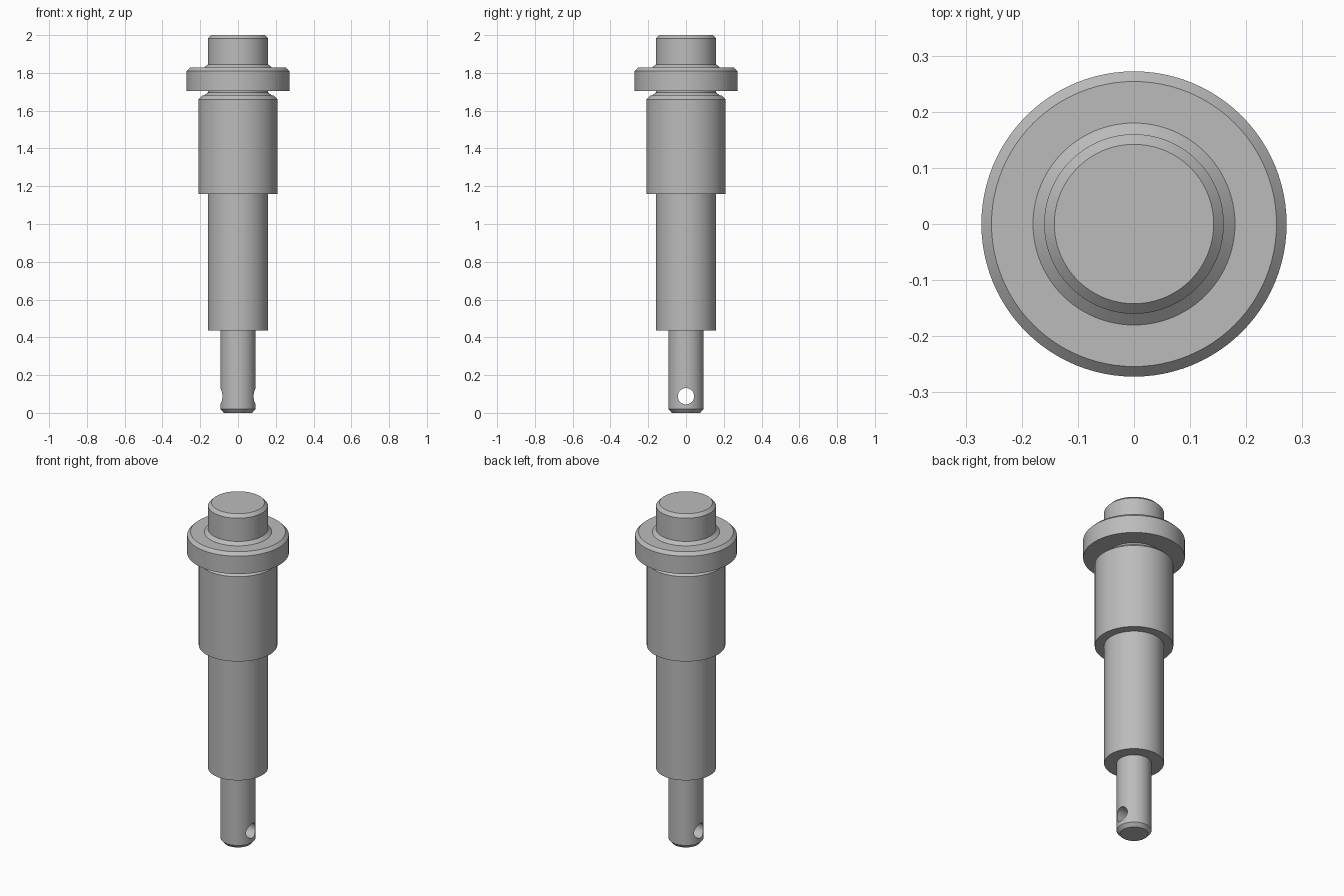
import bpy, bmesh, math

cube = bpy.data.objects.get("Cube")
if cube:
    bpy.data.objects.remove(cube, do_unlink=True)

SIDES = 96

# Single plain steel material
steel = bpy.data.materials.new("grey_steel")
steel.use_nodes = True
grey = (0.5, 0.5, 0.5, 1)
steel.diffuse_color = grey
steel.node_tree.nodes["Principled BSDF"].inputs["Base Color"].default_value = grey


def make_object(name, bm):
    bmesh.ops.recalc_face_normals(bm, faces=bm.faces)
    mesh = bpy.data.meshes.new(name)
    bm.to_mesh(mesh)
    bm.free()
    mesh.materials.append(steel)
    obj = bpy.data.objects.new(name, mesh)
    bpy.context.collection.objects.link(obj)
    return obj


def turned(name, profile):
    """Turn a (radius, height) profile around z and cap both ends."""
    bm = bmesh.new()
    rings = []
    for r, z in profile:
        rings.append([bm.verts.new((r * math.cos(a), r * math.sin(a), z))
                      for a in (math.tau * i / SIDES for i in range(SIDES))])
    for low, high in zip(rings, rings[1:]):
        for i in range(SIDES):
            j = (i + 1) % SIDES
            bm.faces.new((low[i], low[j], high[j], high[i]))
    bm.faces.new(rings[0])
    bm.faces.new(rings[-1])
    return make_object(name, bm)


# Stepped pin: chamfered tip, shank, body, relief groove, collar, head
pin = turned("stepped_pin", [
    (0.075, 0), (0.093, 0.02), (0.093, 0.435),
    (0.16, 0.435), (0.16, 1.16),
    (0.21, 1.16), (0.21, 1.66), (0.19, 1.68),
    (0.18, 1.68), (0.16, 1.695), (0.16, 1.705),
    (0.272, 1.705), (0.272, 1.81), (0.254, 1.828),
    (0.18, 1.828), (0.16, 1.845), (0.16, 1.982), (0.142, 2),
])

# Cross hole through the tip, along x
cutter = turned("cross_hole_cutter", [(0.043, -0.3), (0.043, 0.3)])
cutter.rotation_euler = (0, math.pi / 2, 0)
cutter.location = (0, 0, 0.088)
cutter.hide_render = True

hole = pin.modifiers.new("cross_hole", "BOOLEAN")
hole.operation = "DIFFERENCE"
hole.solver = "EXACT"
hole.object = cutter
bpy.context.view_layer.update()
bpy.ops.object.select_all(action="DESELECT")
bpy.context.view_layer.objects.active = pin
pin.select_set(True)
bpy.ops.object.modifier_apply(modifier=hole.name)
bpy.data.objects.remove(cutter, do_unlink=True)

# Smooth round walls, crisp machined edges
bpy.ops.object.shade_smooth_by_angle(angle=math.radians(25))
